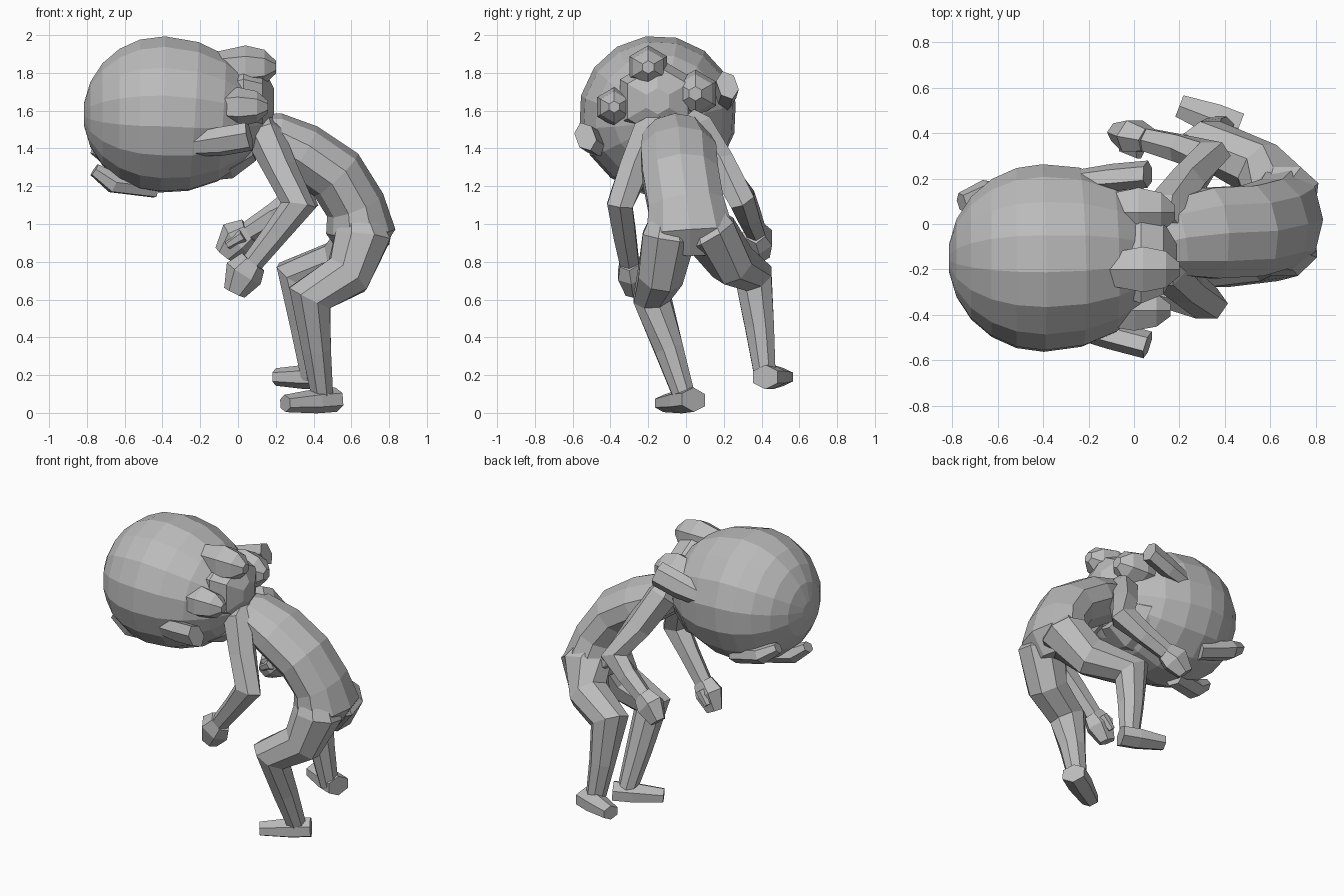
import bpy
import bmesh
import math
from mathutils import Vector

default_cube = bpy.data.objects.get("Cube")
if default_cube:
    bpy.data.objects.remove(default_cube, do_unlink=True)

# One plain grey clay material
clay_colour = (.5, .5, .5, 1)
clay_grey = bpy.data.materials.new("clay_grey")
clay_grey.use_nodes = True
clay_grey.diffuse_color = clay_colour
shader = clay_grey.node_tree.nodes["Principled BSDF"]
shader.inputs["Base Color"].default_value = clay_colour

# The head is rolled sideways, so it has its own frame
HEAD_CENTRE = Vector((0, -.15, 1.58))
HEAD_SIDE = Vector((0, .94, .34))
HEAD_BACK = Vector((0, -.34, .94))
SIDEWAYS = Vector((0, 1, 0))


def in_head(along, side, back):
    """Convert a position in head space to a position in the model."""
    return Vector((along, 0, 0)) + HEAD_CENTRE + HEAD_SIDE * side + HEAD_BACK * back


def loft(name, points, radii, flatness=1, sides=6, reference=SIDEWAYS):
    """Skin rings of the given half widths along a path, mitred at its bends."""
    bm = bmesh.new()
    points = [Vector(point) for point in points]
    steps = [(end - start).normalized() for start, end in zip(points, points[1:])]
    incoming = [steps[0]] + steps
    outgoing = steps + [steps[-1]]
    round_out = 1 / math.cos(math.pi / sides)
    rings = []
    for point, radius, arriving, leaving in zip(points, radii, incoming, outgoing):
        tangent = (arriving + leaving).normalized()
        across = (reference - tangent * reference.dot(tangent)).normalized()
        depth = tangent.cross(across) * flatness / tangent.dot(arriving)
        ring = []
        for corner in range(sides):
            angle = math.tau * (corner + .5) / sides
            offset = across * math.cos(angle) + depth * math.sin(angle)
            ring.append(bm.verts.new(point + offset * radius * round_out))
        rings.append(ring)
    for lower, upper in zip(rings, rings[1:]):
        for corner in range(sides):
            following = (corner + 1) % sides
            bm.faces.new((lower[corner], lower[following], upper[following], upper[corner]))
    bm.faces.new(rings[0])
    bm.faces.new(rings[-1])
    bmesh.ops.recalc_face_normals(bm, faces=bm.faces)
    mesh = bpy.data.meshes.new(name)
    bm.to_mesh(mesh)
    bm.free()
    mesh.materials.append(clay_grey)
    bpy.context.collection.objects.link(bpy.data.objects.new(name, mesh))


def limb(name, root, upper, middle, lower, thick, thin, sag=(0, 0, 0), sides=6):
    """Two tapering bones rooted in the torso; sag lowers the upper muscle."""
    upper, middle, lower = Vector(upper), Vector(middle), Vector(lower)
    muscle = upper.lerp(middle, .5) + Vector(sag)
    path = [upper, muscle, middle, middle.lerp(lower, .5), lower]
    last = len(path) - 1
    radii = [thick + (thin - thick) * index / last for index in range(len(path))]
    loft(name, [root] + path, [thick * .7] + radii, sides=sides)


def hand(label, elbow, wrist, inward):
    """A mitten continuing the forearm, with a thumb on the inner side."""
    wrist = Vector(wrist)
    reach = (wrist - Vector(elbow)).normalized()
    palm = wrist + reach * .08
    fingers = palm + reach * .08 + Vector((0, 0, -.04))
    loft(label + "_hand", [wrist, palm, fingers], [.05, .07, .04], flatness=1.3)
    thumb_base = wrist + reach * .04 + SIDEWAYS * inward * .06
    loft(label + "_thumb", [thumb_base, thumb_base + reach * .1], [.03, .02])


def tuft(name, centre, size):
    """A chunky lock of hair lying along the head."""
    centre = Vector(centre)
    offsets = (-.16, 0, .1, .16)
    path = [centre + Vector((offset, 0, 0)) for offset in offsets]
    loft(name, path, [size * share for share in (.7, 1, .8, .3)])


# Round skull in front and a longer, thinner end behind it
skull_path = []
skull_radii = []
ring_count = 11
for ring_index in range(ring_count):
    turn = math.pi * (ring_index + .5) / ring_count
    forward = math.cos(turn)
    behind = max(0, -forward)
    length = .42 if forward > 0 else .58
    skull_path.append(in_head(-.4 - forward * length, 0, -.04 * behind))
    skull_radii.append(.41 * math.sin(turn) ** (1 + .4 * behind))
loft("head", skull_path, skull_radii, sides=16, reference=HEAD_SIDE)

# Face: jaw and nose, then paired ears and brows
jaw_path = [in_head(-.3, 0, -.18), in_head(-.05, 0, -.17), in_head(.07, 0, -.14)]
loft("jaw", jaw_path, [.22, .2, .13], flatness=.8, sides=8, reference=HEAD_SIDE)
nose_path = [in_head(-.42, 0, -.33), in_head(-.25, 0, -.35), in_head(-.18, 0, -.33)]
loft("nose", nose_path, [.03, .05, .04], reference=HEAD_SIDE)
for label, mirror in (("left", 1), ("right", -1)):
    ear_path = [
        in_head(-.36, .33 * mirror, -.07),
        in_head(-.1, .37 * mirror, -.02),
        in_head(.06, .4 * mirror, .02),
    ]
    loft(label + "_ear", ear_path, [.03, .05, .05], flatness=1.4, reference=HEAD_SIDE)
    brow_path = [
        in_head(-.76, .17 * mirror, -.25),
        in_head(-.66, .18 * mirror, -.32),
        in_head(-.44, .12 * mirror, -.37),
    ]
    loft(label + "_brow", brow_path, [.04, .06, .06], flatness=.8, reference=HEAD_SIDE)

# Tufts of hair around the nape
tuft("centre_tuft", (.04, -.2, 1.83), .1)
tuft("left_tuft", (.02, .05, 1.69), .11)
tuft("right_tuft", (0, -.38, 1.62), .09)
tuft("nape", (.03, -.15, 1.65), .2)

# Stooped torso from neck to pelvis
torso_path = [
    (.04, -.1, 1.5),
    (.18, -.06, 1.46),
    (.34, -.04, 1.38),
    (.52, -.03, 1.26),
    (.62, 0, 1.1),
    (.65, .02, .96),
    (.64, .02, .84),
]
loft("torso", torso_path, [.1, .17, .2, .2, .2, .23, .13], flatness=.75, sides=10)

# Arms hanging forward, each with a mitten hand
arms = (
    ("right", (.13, -.12, 1.54), (.14, -.2, 1.47), (.32, -.35, 1.1), (.08, -.3, .8), 1),
    ("left", (.13, 0, 1.56), (.14, .06, 1.5), (.33, .3, 1.13), (.06, .37, .96), -1),
)
for label, root, shoulder, elbow, wrist, inward in arms:
    limb(label + "_arm", root, shoulder, elbow, wrist, .085, .05)
    hand(label, elbow, wrist, inward)

# Bent legs, each with a flat foot
legs = (
    ("right", -1, (.66, -.09, .93), (.38, -.18, .61), (.45, 0, .06), (.52, .04, .07), (.25, -.12, .05)),
    ("left", 1, (.66, .13, .95), (.32, .36, .72), (.39, .42, .18), (.46, .42, .19), (.2, .52, .19)),
)
for label, mirror, hip, knee, ankle, heel, toe in legs:
    root = (.64, .08 * mirror, 1.05)
    limb(label + "_leg", root, hip, knee, ankle, .14, .055, sag=(.06, 0, -.04), sides=8)
    instep = Vector(heel).lerp(Vector(toe), .4)
    loft(label + "_foot", [heel, instep, toe], [.07, .07, .05], flatness=.8)
